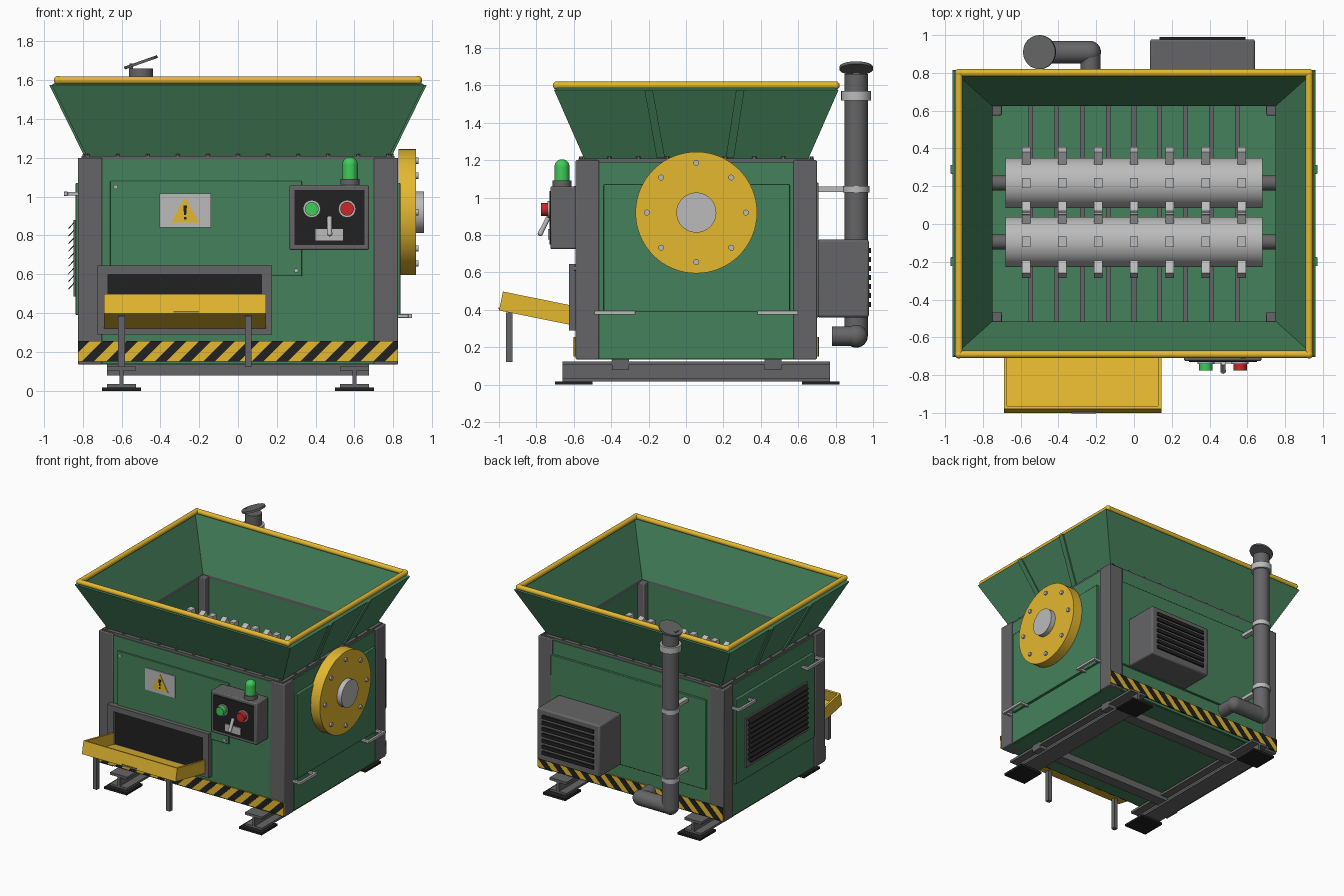
import bpy, bmesh, math
from mathutils import Vector, Matrix

if "Cube" in bpy.data.objects:
    bpy.data.objects.remove(bpy.data.objects["Cube"])

def mat(name, *rgb):
    m = bpy.data.materials.new(name)
    m.diffuse_color = (*rgb, 1)
    m.use_nodes = True
    m.node_tree.nodes["Principled BSDF"].inputs["Base Color"].default_value = m.diffuse_color
    return m

GREEN = mat("green_paint", .06, .22, .105)
YELLOW = mat("yellow_paint", .78, .48, .03)
DARK = mat("dark_steel", .13, .13, .135)
BLACK = mat("black", .015, .015, .015)
STEEL = mat("bright_steel", .5, .5, .5)
RED = mat("red_button", .6, .02, .02)
LIME = mat("green_light", .05, .6, .1)
CY = 0.055   # centre of the body in y

def finish(name, bm, m, bevel=0):
    bmesh.ops.recalc_face_normals(bm, faces=bm.faces)
    me = bpy.data.meshes.new(name)
    bm.to_mesh(me)
    bm.free()
    ob = bpy.data.objects.new(name, me)
    bpy.context.collection.objects.link(ob)
    if m:
        me.materials.append(m)
    if bevel:
        b = ob.modifiers.new("Bevel", 'BEVEL')
        b.width, b.segments = bevel, 2
    return ob

def boxes(name, items, m, bevel=0, xf=None):
    """items: (x0, x1, y0, y1, z0, z1)"""
    bm = bmesh.new()
    for a, b, c, d, e, f in items:
        M = Matrix.Translation(((a+b)/2, (c+d)/2, (e+f)/2)) @ Matrix.Diagonal((b-a, d-c, f-e, 1))
        bmesh.ops.create_cube(bm, size=1, matrix=(xf or Matrix()) @ M)
    return finish(name, bm, m, bevel)

def cyls(name, items, m, seg=32, balls=()):
    """items: (start, end, radius); balls: (centre, radius)"""
    bm = bmesh.new()
    for p, q, r in items:
        p, q = Vector(p), Vector(q)
        M = Matrix.Translation((p+q)/2) @ (q-p).to_track_quat('Z', 'Y').to_matrix().to_4x4()
        bmesh.ops.create_cone(bm, cap_ends=True, segments=seg, radius1=r, radius2=r, depth=(q-p).length, matrix=M)
    for c, r in balls:
        bmesh.ops.create_uvsphere(bm, u_segments=seg, v_segments=seg//2, radius=r, matrix=Matrix.Translation(c))
    return finish(name, bm, m)

def prisms(name, polys, y0, y1, m, clip=None):
    """xz outlines extruded along y"""
    bm = bmesh.new()
    for pts in polys:
        f = bm.faces.new([bm.verts.new((x, y0, z)) for x, z in pts])
        g = bmesh.ops.extrude_face_region(bm, geom=[f])
        bmesh.ops.translate(bm, vec=(0, y1-y0, 0), verts=[v for v in g['geom'] if isinstance(v, bmesh.types.BMVert)])
    for s in ((-1, 1) if clip else ()):
        bmesh.ops.bisect_plane(bm, geom=bm.verts[:]+bm.edges[:]+bm.faces[:], plane_co=(s*clip, 0, 0), plane_no=(s, 0, 0), clear_outer=True)
    return finish(name, bm, m)

def ring(x, y, w, z0, z1):
    """rectangular ring lying flat around the body centre"""
    return [(-x, x, CY-y, CY-y+w, z0, z1), (-x, x, CY+y-w, CY+y, z0, z1),
            (-x, -x+w, CY-y+w, CY+y-w, z0, z1), (x-w, x, CY-y+w, CY+y-w, z0, z1)]

# skid base: I-beam rails, cross beams, feet
rails = []
for x in (-.6, .6):
    rails += [(x-.075, x+.075, -.66, .77, .105, .125), (x-.011, x+.011, -.66, .77, .035, .105),
              (x-.075, x+.075, -.66, .77, .018, .035)]
boxes("skid_rails", rails, DARK)
boxes("cross_beams", [(-.675, .675, y-.045, y+.045, .078, .137) for y in (-.35, .465)], DARK)
boxes("foot_pads", [(x-.1, x+.1, y-.1, y+.1, 0, .018) for x in (-.6, .6) for y in (-.6, .72)], BLACK)

# body shell, floor and corner posts
boxes("body_walls", ring(.815, .635, .06, .137, 1.19), GREEN)
boxes("body_floor", [(-.8, .8, CY-.62, CY+.62, .135, .16)], GREEN)
boxes("corner_posts", [(sx*.7625-.0625, sx*.7625+.0625, CY+sy*.5825-.0625, CY+sy*.5825+.0625, .135, 1.2)
                       for sx in (-1, 1) for sy in (-1, 1)], DARK, .006)
boxes("top_flange", ring(.805, .63, .055, 1.185, 1.21), DARK)
bolts = [(i*.155, CY+s*.615) for i in range(-5, 6) for s in (-1, 1)]
bolts += [(s*.792, CY+i*.155) for i in range(-3, 4) for s in (-1, 1)]
cyls("flange_bolts", [((x, y, 1.2), (x, y, 1.22), .011) for x, y in bolts], DARK, 6)

# hopper with thick sloping walls, ribs and tubular rim
bm = bmesh.new()
loops = [[bm.verts.new((sx*x, CY+sy*y, z)) for sx, sy in ((-1, -1), (1, -1), (1, 1), (-1, 1))]
         for x, y, z in ((.78, .6, 1.21), (.96, .76, 1.575), (.935, .735, 1.59), (.75, .57, 1.21))]
for i in range(4):
    a, b = loops[i], loops[(i+1) % 4]
    for j in range(4):
        k = (j+1) % 4
        bm.faces.new((a[j], a[k], b[k], b[j]))
finish("hopper", bm, GREEN)
bm = bmesh.new()
for s in (-1, 1):
    for yb, yt in ((-.135, -.2), (.235, .29)):
        v = [bm.verts.new((s*x, y+d, z)) for x, y, z in ((.77, yb, 1.215), (.795, yb, 1.215), (.972, yt, 1.575), (.947, yt, 1.575))
             for d in (-.022, .022)]
        bmesh.ops.convex_hull(bm, input=v)
finish("hopper_ribs", bm, GREEN)
cs = [(sx*.927, CY+sy*.745, 1.6) for sx, sy in ((-1, -1), (1, -1), (1, 1), (-1, 1))]
cyls("hopper_rim", [(cs[i], cs[(i+1) % 4], .02) for i in range(4)], YELLOW, 16, [(c, .022) for c in cs])

# shredding rollers with teeth, and the grate bars beneath
for n, yc in (("rear", .217), ("front", -.095)):
    cyls(n+"_roller", [((-.68, yc, .93), (.68, yc, .93), .133)], STEEL, 40)
    cyls(n+"_shaft", [((-.77, yc, .93), (.77, yc, .93), .04)], DARK)
    bm = bmesh.new()
    for i in range(-3, 4):
        for k in range(6):
            M = Matrix.Translation((i*.19, yc, .93)) @ Matrix.Rotation(k*math.pi/3, 4, 'X') @ \
                Matrix.Translation((0, 0, .16)) @ Matrix.Diagonal((.044, .055, .09, 1))
            bmesh.ops.create_cube(bm, size=1, matrix=M)
    finish(n+"_teeth", bm, STEEL)
boxes("grate_bars", [(i*.1365-.012, i*.1365+.012, -.52, .63, .58, .65) for i in range(-4, 5)], DARK)

# hazard strips front and back
h, z0 = .105, .15
stripes = [[(x, z0), (x+.06, z0), (x+.06+h, z0+h), (x+h, z0+h)] for x in (-.93+i*.125 for i in range(15))]
for n, y, s in (("front", CY-.645, -1), ("back", CY+.645, 1)):
    boxes(n+"_hazard_strip", [(-.825, .825, min(y, y+s*.008), max(y, y+s*.008), z0, z0+h)], YELLOW)
    prisms(n+"_hazard_stripes", stripes, y, y+s*.011, BLACK, .825)

# panels
boxes("front_panel", [(-.66, .33, -.592, -.57, .59, 1.08)], GREEN, .004)
boxes("back_panel", [(-.67, .71, .68, .708, .36, 1.08)], GREEN, .004)
boxes("side_panels", [(s*.822-.014, s*.822+.014, -.44, .555, .39, 1.07) for s in (-1, 1)], GREEN, .004)
cyls("front_panel_bolts", [((x, -.6, z), (x, -.58, z), .011) for x, z in
                           ((-.63, 1.05), (.3, 1.05), (-.63, .62), (.3, .62))], STEEL, 12)

# grab handles on both sides
hb = []
for s, z in ((1, .385), (-1, 1.015)):
    for y in (-.38, .49):
        hb.append((s*.887-.01, s*.887+.01, y-.11, y+.11, z-.011, z+.011))
        hb += [(s*.85-.04, s*.85+.04, y+t-.01, y+t+.01, z-.01, z+.01) for t in (-.095, .095)]
boxes("side_handles", hb, STEEL, .003)

# left louvre
boxes("louvre_frame", [(-.848, -.82, -.335, .445, .485, .88)], DARK)
prisms("louvre_slats", [[(-.845, z), (-.872, z-.03), (-.872, z-.036), (-.845, z-.008)]
                        for z in (.87-i*.039 for i in range(9))], -.315, .425, BLACK)

# warning sign
boxes("warning_sign", [(-.405, -.14, -.6, -.588, .84, 1.015)], STEEL)
prisms("warning_triangle", [[(-.345, .868), (-.2, .868), (-.2725, .997)]], -.604, -.598, YELLOW)
prisms("warning_mark", [[(-.278, .905), (-.267, .905), (-.263, .955), (-.282, .955)],
                        [(-.279, .882), (-.266, .882), (-.266, .895), (-.279, .895)]], -.607, -.602, BLACK)

# control box with buttons, lever and beacon
boxes("control_box", [(.265, .675, -.725, -.58, .725, 1.06)], DARK, .008)
boxes("control_face", [(.29, .652, -.731, -.72, .75, 1.035)], BLACK)
for n, x, m in (("start", .38, LIME), ("stop", .562, RED)):
    cyls(n+"_button_collar", [((x, -.74, .937), (x, -.725, .937), .045)], STEEL)
    cyls(n+"_button", [((x, -.775, .937), (x, -.735, .937), .035)], m)
boxes("lever_plate", [(.4, .54, -.738, -.728, .775, .832)], STEEL)
cyls("lever", [((.472, -.735, .895), (.472, -.778, .81), .013)], STEEL, 16, [((.472, -.778, .81), .015)])
cyls("beacon_base", [((.577, -.663, 1.055), (.577, -.663, 1.092), .05)], DARK)
cyls("beacon_lamp", [((.577, -.663, 1.09), (.577, -.663, 1.165), .04)], LIME, 24, [((.577, -.663, 1.165), .04)])

# discharge opening, tilted tray and its legs
boxes("discharge_frame", [(-.725, .175, -.625, -.58, .6, .645), (-.725, .175, -.625, -.58, .29, .33),
                          (-.725, -.67, -.625, -.58, .33, .6), (.12, .175, -.625, -.58, .33, .6)], DARK)
boxes("discharge_opening", [(-.67, .12, -.6, -.585, .33, .6)], BLACK)
tilt = Matrix.Translation((-.272, -.62, .32)) @ Matrix.Rotation(-.2, 4, 'X')
boxes("discharge_tray", [(-.417, .417, -.387, 0, 0, .014), (-.417, -.4, -.387, 0, .014, .103),
                         (.4, .417, -.387, 0, .014, .103), (-.4, .4, -.387, -.371, .014, .103)], YELLOW, 0, tilt)
boxes("tray_grip", [(-.06, .07, -.393, -.38, .006, .014)], DARK, 0, tilt)
boxes("tray_legs", [(x-.017, x+.017, -.962, -.928, .122, .385) for x in (-.6, .052)], DARK)

# drive flywheel
def disc(name, x0, x1, r, m, seg=48):
    cyls(name, [((x0, CY, .92), (x1, CY, .92), r)], m, seg)
disc("flywheel", .828, .917, .325, YELLOW, 64)
disc("flywheel_hub", .9, .957, .107, STEEL)
cyls("flywheel_bolts", [((.91, CY+.265*math.cos(a), .92+.265*math.sin(a)), (.93, CY+.265*math.cos(a), .92+.265*math.sin(a)), .016)
                        for a in (i*math.pi/4 for i in range(8))], STEEL, 12)

# rear motor housing with vents
boxes("motor_housing", [(.085, .64, .7, .978, .36, .775)], DARK, .012)
boxes("motor_vents", [(.135, .59, .97, .99, z, z+.028) for z in (.415+i*.048 for i in range(7))], BLACK)

# exhaust stack with brackets and rain flap
px, py = -.5, .91
cyls("exhaust_pipe", [((px, py, .26), (px, py, 1.66), .062), ((px, py, .26), (-.235, py, .26), .06),
                      ((-.23, py, .26), (-.23, .78, .26), .052)], DARK, 32, [((px, py, .26), .062), ((-.235, py, .26), .06)])
cyls("exhaust_collars", [((px, py, z-t), (px, py, z+t), r) for z, t, r in ((1.545, .025, .08), (1.045, .017, .07), (.49, .017, .07))], STEEL)
boxes("exhaust_brackets", [(px-.02, px+.02, .69, .87, z-.014, z+.014) for z in (1.045, .49)], STEEL)
cyls("rain_flap", [((px+.002, py, 1.685), (px-.002, py, 1.699), .09)], DARK)
flap = bpy.data.objects["rain_flap"]
flap.data.transform(Matrix.Translation((px, py, 1.69)) @ Matrix.Rotation(-.06, 4, 'Y') @ Matrix.Translation((-px, -py, -1.69)))
boxes("flap_hinge", [(px-.06, px-.04, py-.02, py+.02, 1.64, 1.685)], DARK)

# smooth the round parts, keep edges sharp
for ob in bpy.data.objects:
    ob.select_set(True)
bpy.context.view_layer.objects.active = flap
bpy.ops.object.shade_smooth_by_angle(angle=math.radians(35))
